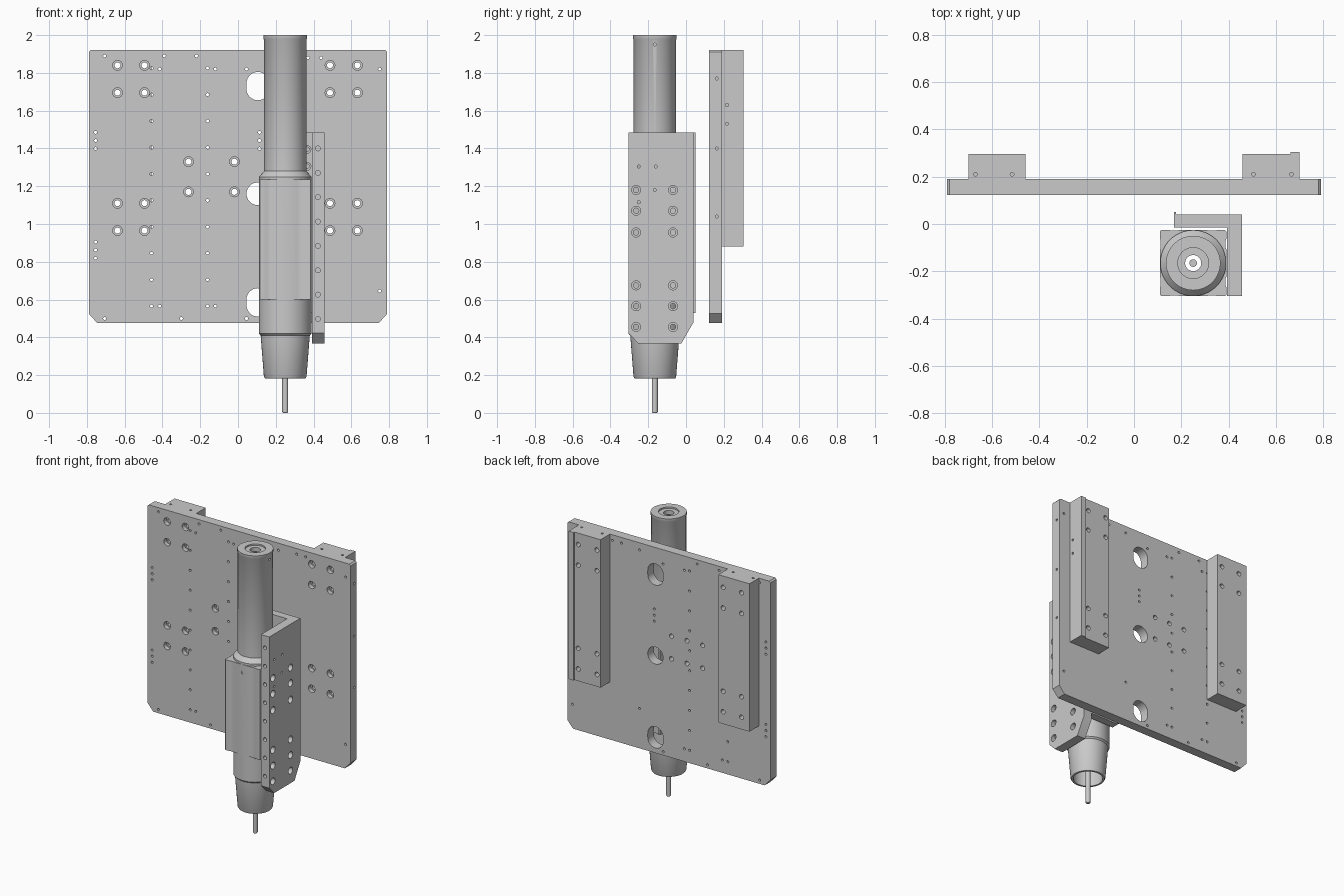
import bpy, bmesh, math
from mathutils import Matrix, Vector

if "Cube" in bpy.data.objects:
    bpy.data.objects.remove(bpy.data.objects["Cube"], do_unlink=True)

metal = bpy.data.materials.new("machined_grey")
metal.use_nodes = True
GREY = (0.59, 0.59, 0.59, 1)
metal.diffuse_color = GREY
for node in metal.node_tree.nodes:
    if node.type == "BSDF_PRINCIPLED":
        node.inputs["Base Color"].default_value = GREY


def add_object(name, bm):
    mesh = bpy.data.meshes.new(name)
    bmesh.ops.recalc_face_normals(bm, faces=bm.faces)
    bm.to_mesh(mesh)
    bm.free()
    mesh.materials.append(metal)
    ob = bpy.data.objects.new(name, mesh)
    bpy.context.collection.objects.link(ob)
    return ob


def box(name, x, y, z):
    bm = bmesh.new()
    bmesh.ops.create_cube(bm, size=1)
    for v in bm.verts:
        v.co = [(r[0] + r[1]) / 2 + c * (r[1] - r[0]) for r, c in zip((x, y, z), v.co)]
    return add_object(name, bm)


def prism(name, points, direction):
    bm = bmesh.new()
    low = [bm.verts.new(p) for p in points]
    high = [bm.verts.new(Vector(p) + Vector(direction)) for p in points]
    bm.faces.new(low)
    bm.faces.new(high[::-1])
    for i in range(len(low)):
        bm.faces.new((low[i - 1], low[i], high[i], high[i - 1]))
    return add_object(name, bm)


def lathe(profile, steps, closed=False):
    """Turn (radius, height) points about the z axis."""
    bm = bmesh.new()
    verts = [bm.verts.new((r, 0, h)) for r, h in profile]
    edges = [bm.edges.new(pair) for pair in zip(verts, verts[1:])]
    if closed:
        edges.append(bm.edges.new((verts[-1], verts[0])))
    bmesh.ops.spin(bm, geom=verts + edges, cent=(0, 0, 0), axis=(0, 0, 1),
                   angle=math.tau, steps=steps, use_duplicate=False)
    bmesh.ops.remove_doubles(bm, verts=bm.verts, dist=1e-4)
    bmesh.ops.recalc_face_normals(bm, faces=bm.faces)
    return bm


class Drill:
    """Collects separate hole shapes, then cuts them all from one object."""

    def __init__(self):
        self.bm = bmesh.new()

    def hole(self, at, into, depth, r, bore=0, bore_depth=0.03, stretch=0, steps=16):
        profile = [(0, -0.01), (bore or r, -0.01)]
        if bore:
            profile += [(bore, bore_depth), (r, bore_depth)]
        profile += [(r, depth), (0, depth)]
        bm = lathe(profile, steps)
        turn = Vector(into).to_track_quat("Z", "Y").to_matrix().to_4x4()
        bm.transform(Matrix.Translation(at) @ turn)
        for v in bm.verts:
            if stretch and abs(v.co.z - at[2]) > 1e-4:
                v.co.z += math.copysign(stretch, v.co.z - at[2])
        mesh = bpy.data.meshes.new("hole")
        bm.to_mesh(mesh)
        bm.free()
        self.bm.from_mesh(mesh)
        bpy.data.meshes.remove(mesh)

    def cut(self, ob):
        cutter = add_object("hole_cutter", self.bm)
        mod = ob.modifiers.new("holes", "BOOLEAN")
        mod.object, mod.operation, mod.solver = cutter, "DIFFERENCE", "EXACT"
        graph = bpy.context.evaluated_depsgraph_get()
        graph.update()
        mesh = bpy.data.meshes.new_from_object(ob.evaluated_get(graph))
        ob.modifiers.clear()
        ob.data = mesh
        bpy.data.objects.remove(cutter, do_unlink=True)


BACK, FRONT, LEFT, DOWN = (0, 1, 0), (0, -1, 0), (-1, 0, 0), (0, 0, -1)
F, B = 0.123, 0.19                       # front and back of the mounting plate
TINY, BOLT, BORE = 0.008, 0.016, 0.026
bolt_x = {1: (0.487, 0.632), -1: (-0.638, -0.495)}
bolt_z = (1.84, 1.695, 1.11, 0.965)

# Mounting plate: clipped corners, large at the bottom
outline = [(0.745, 0.475), (0.79, 0.525), (0.79, 1.91), (0.78, 1.92)]
outline += [(-x, z) for x, z in reversed(outline)]
plate = prism("mounting_plate", [(x, F, z) for x, z in outline], (0, B - F, 0))

# Large windows
drill = Drill()
for z, stretch in ((1.73, 0.015), (1.16, 0), (0.585, 0.015)):
    drill.hole((0.105, F, z), BACK, 0.1, 0.06, stretch=stretch, steps=32)
drill.cut(plate)

# Counterbored bolt holes
drill = Drill()
for z in bolt_z:
    for x in bolt_x[1] + bolt_x[-1]:
        drill.hole((x, F, z), BACK, 0.1, BOLT, BORE)
for z in (1.33, 1.17):
    for x in (-0.262, -0.019):
        drill.hole((x, F, z), BACK, 0.1, BOLT, BORE)
    drill.hole((-0.14, B, z), FRONT, 0.05, BOLT)
drill.cut(plate)

# Small threaded holes
drill = Drill()
tiny = [(x, 1.89) for x in (-0.706, -0.39, -0.22)] + [(0.37, 1.88), (0.44, 1.88)]
tiny += [(x, 0.5) for x in (-0.706, -0.3, 0.045)]
tiny += [(x, z) for x in (-0.415, -0.12) for z in (1.82, 0.565)]
tiny += [(0.045, 1.82), (0.75, 1.82), (0.75, 0.645), (0.228, 1.87), (0.228, 0.755)]
tiny += [(x, 0.565 + 0.14 * i) for x in (-0.458, -0.161) for i in range(10)]
tiny += [(x, z - 0.043 * i) for x, z in ((-0.754, 1.485), (-0.754, 0.905), (0.114, 1.485))
         for i in range(3)]
for x, z in tiny:
    drill.hole((x, F, z), BACK, 0.1, TINY, steps=12)
for z in (1.77, 1.4, 1.04):
    drill.hole((0.79, 0.163, z), LEFT, 0.03, TINY, steps=12)
drill.cut(plate)

# Rail blocks on the back; the left one carries a thin locating lip
for name, side, top_holes in (("left_rail_block", 1, (0.505, 0.665)),
                              ("right_rail_block", -1, (-0.515, -0.67))):
    rail = box(name, sorted((side * 0.458, side * 0.70)), (B, 0.295), (0.88, 1.92))
    drill = Drill()
    for x in bolt_x[side]:
        for z in bolt_z:
            drill.hole((x, B, z), BACK, 0.15, BOLT)
    for x in top_holes:
        drill.hole((x, 0.21, 1.92), DOWN, 0.03, TINY, steps=12)
    if side > 0:
        for z in (1.63, 1.53):
            drill.hole((0.70, 0.217, z), LEFT, 0.03, TINY, steps=12)
    drill.cut(rail)
box("left_rail_lip", (0.66, 0.70), (0.295, 0.305), (0.88, 1.92))

# Angle bracket: side plate, back plate and thin edge lip
side_outline = [(-0.305, 1.485), (0.04, 1.485), (0.04, 0.48), (-0.025, 0.367),
                (-0.252, 0.367), (-0.305, 0.422)]
bracket = prism("bracket_side_plate", [(0.392, y, z) for y, z in side_outline], (0.065, 0, 0))
drill = Drill()
for y in (-0.264, -0.069):
    for z in (1.18, 1.07, 0.955, 0.675, 0.565, 0.455):
        drill.hole((0.457, y, z), LEFT, 0.09, 0.014, 0.024)
for y, z in ((-0.25, 1.305), (-0.16, 1.305), (-0.165, 1.18), (-0.25, 1.115)):
    drill.hole((0.457, y, z), LEFT, 0.09, TINY, steps=12)
for i in range(8):
    drill.hole((0.423, -0.305, 1.4 - 0.129 * i), BACK, 0.04, 0.013, steps=12)
drill.cut(bracket)

back_plate = box("bracket_back_plate", (0.17, 0.392), (-0.014, 0.04), (0.53, 1.485))
drill = Drill()
for z in (1.395, 1.305):
    drill.hole((0.365, -0.014, z), BACK, 0.04, 0.012, 0.021, 0.02)
drill.cut(back_plate)
box("bracket_edge_lip", (0.168, 0.178), (-0.014, 0.051), (0.53, 1.485))

# Spindle: one hollow turned body with nose, collar, neck and cap
CX, CY = 0.25, -0.165
to_axis = Matrix.Translation((CX, CY, 0))
body = [(0.095, 0.183), (0.108, 0.183), (0.113, 0.193), (0.13, 0.41), (0.14, 0.42),
        (0.14, 0.6), (0.136, 0.6), (0.136, 1.235), (0.139, 1.235), (0.139, 1.25),
        (0.112, 1.28), (0.112, 1.975), (0.115, 1.98), (0.115, 2), (0.065, 2),
        (0.065, 1.99), (0.034, 1.99), (0.034, 0.42), (0.105, 0.4)]
bm = lathe(body, 64, closed=True)
bm.transform(to_axis)
spindle = add_object("spindle_body", bm)
drill = Drill()
drill.hole((CX + 0.112, CY, 1.95), LEFT, 0.03, TINY, steps=12)
drill.cut(spindle)

# Tool shaft with a small bevelled tip
bm = lathe([(0, 0), (0.012, 0), (0.016, 0.006), (0.016, 1.97), (0, 1.97)], 24)
bm.transform(to_axis)
add_object("tool_shaft", bm)

# Square motor housing with clipped corners and very shallow vertical grooves
H, G = 0.14, 0.1375
edge = [(-0.134, H), (-0.102, H), (-0.096, G), (-0.064, G), (-0.058, H)]
edge += [(-u, d) for u, d in reversed(edge)]
ring = []
for quarter in range(4):
    turn = Matrix.Rotation(-quarter * math.pi / 2, 3, "Z")
    ring += [turn @ Vector((u, d, 0)) + Vector((CX, CY, 0.6)) for u, d in edge]
housing = prism("motor_housing", ring, (0, 0, 0.635))
drill = Drill()
drill.hole((CX, CY, 1.235), DOWN, 0.7, 0.125, steps=64)
drill.cut(housing)
drill = Drill()
drill.hole((CX, CY - H, 1.18), BACK, 0.03, 0.011, steps=12)
drill.cut(housing)

# Smooth the round surfaces, keep machined edges crisp
for ob in bpy.context.collection.objects:
    ob.select_set(ob.type == "MESH")
bpy.context.view_layer.objects.active = housing
bpy.ops.object.shade_smooth_by_angle(angle=math.radians(32))
